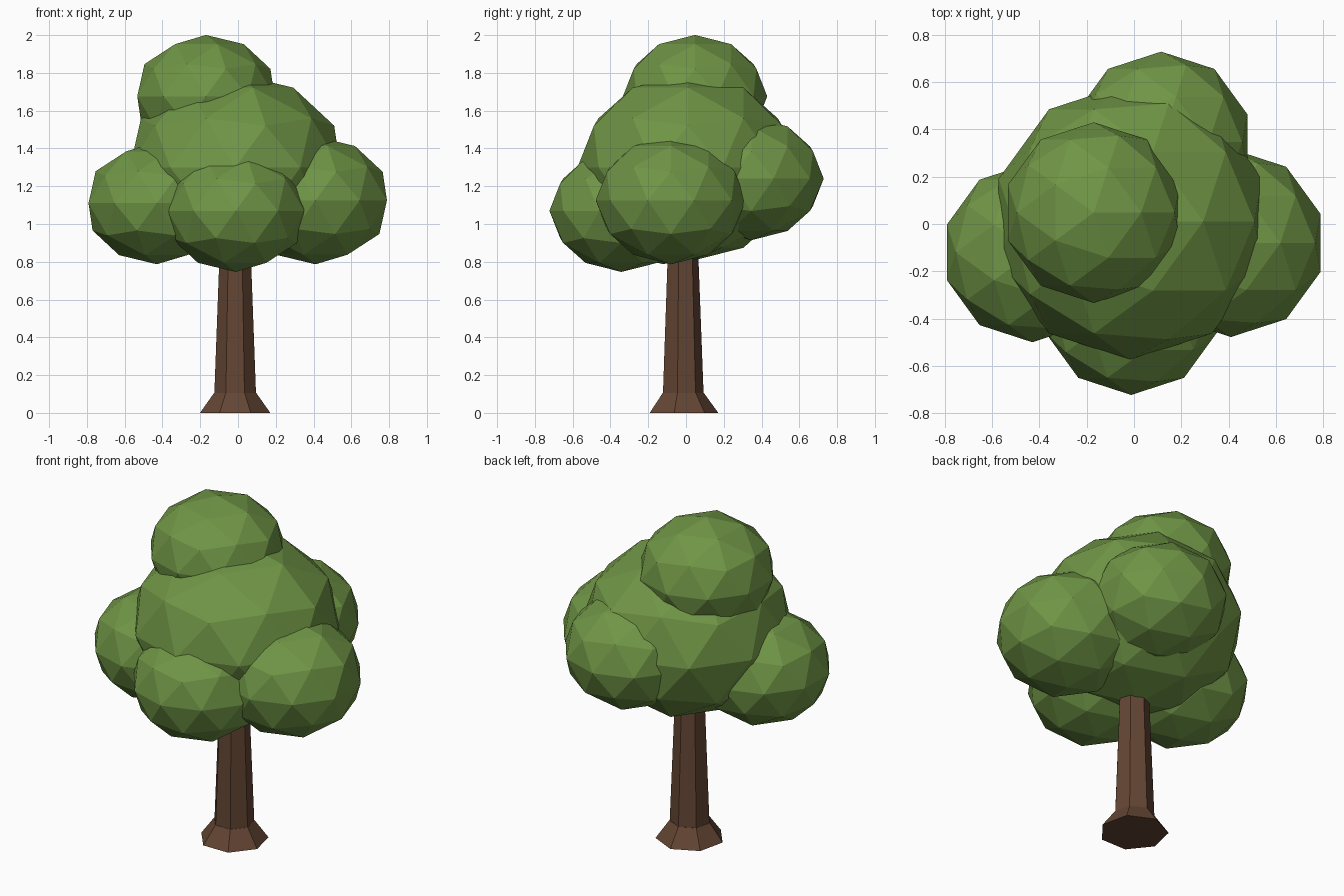
import bpy

if "Cube" in bpy.data.objects:
    bpy.data.objects.remove(bpy.data.objects["Cube"])


def material(name, colour):
    mat = bpy.data.materials.new(name)
    mat.diffuse_color = (*colour, 1)
    mat.use_nodes = True
    mat.node_tree.nodes["Principled BSDF"].inputs["Base Color"].default_value = mat.diffuse_color
    return mat


BARK = material("bark", (0.125, 0.06, 0.033))
LEAF = material("leaf", (0.16, 0.30, 0.06))
AXIS = (-0.015, -0.02)  # trunk axis
SQUASH = 0.85           # height of each leaf clump relative to its width


def tapered(name, r1, r2, z0, z1):
    """Seven-sided tapered post between two heights."""
    bpy.ops.mesh.primitive_cone_add(vertices=7, radius1=r1, radius2=r2, depth=z1 - z0,
                                    location=(*AXIS, (z0 + z1) / 2))
    ob = bpy.context.object
    ob.name = name
    ob.data.materials.append(BARK)


def clump(name, radius, location):
    """Flat-faced, slightly squashed ball of leaves."""
    bpy.ops.mesh.primitive_ico_sphere_add(subdivisions=2, radius=radius, location=location)
    ob = bpy.context.object
    ob.name = name
    ob.scale.z = SQUASH
    bpy.ops.object.transform_apply(location=False, rotation=False, scale=True)
    ob.data.materials.append(LEAF)


# Trunk and flared root collar
tapered("trunk", 0.117, 0.079, 0.0, 1.0)
tapered("root_flare", 0.191, 0.115, 0.0, 0.105)

# Crown
clump("crown_main", 0.586, (-0.015, 0.011, 1.298))
clump("crown_top", 0.382, (-0.17, 0.048, 1.676))
clump("crown_left", 0.38, (-0.43, -0.12, 1.11))
clump("crown_right", 0.398, (0.41, -0.08, 1.125))
clump("crown_front", 0.381, (-0.012, -0.342, 1.07))
clump("crown_back", 0.383, (0.115, 0.346, 1.24))
